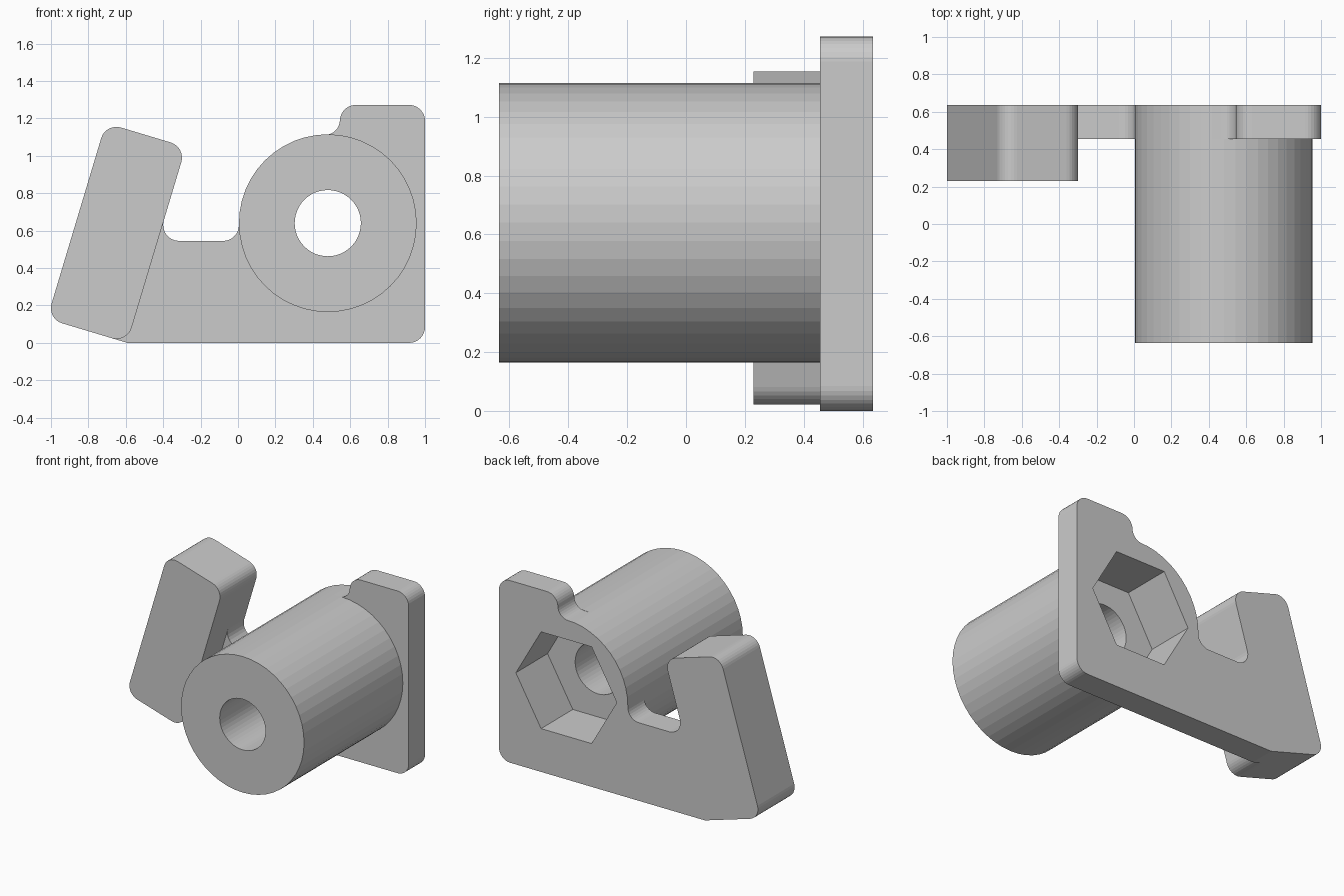
import bpy, bmesh
from math import sin, cos, tan, radians, pi
from mathutils import Vector

if "Cube" in bpy.data.objects:
    bpy.data.objects.remove(bpy.data.objects["Cube"])

R = 0.085                       # common corner radius
CX, CZ, CR = 0.48, 0.64, 0.475  # barrel axis and radius


def rounded(corners, steps=8):
    """Replace each (x, z, r) corner by an arc; r = 0 keeps it sharp."""
    out, n = [], len(corners)
    for i, (x, z, r) in enumerate(corners):
        p = Vector((x, z))
        if r == 0:
            out.append(p)
            continue
        a = (Vector(corners[i - 1][:2]) - p).normalized()
        b = (Vector(corners[(i + 1) % n][:2]) - p).normalized()
        half = a.angle(b) / 2
        centre = p + (a + b).normalized() * (r / sin(half))
        s = p + a * (r / tan(half)) - centre
        e = p + b * (r / tan(half)) - centre
        sweep = s.angle(e)
        for k in range(steps + 1):
            t = k / steps
            out.append(centre + (s * sin((1 - t) * sweep) + e * sin(t * sweep)) / sin(sweep))
    return out


def circle(r, n):
    return [Vector((CX + r * cos(2 * pi * k / n), CZ + r * sin(2 * pi * k / n)))
            for k in range(n)]


def prism(name, profile, y0, y1):
    """Extrude an x-z outline from y0 to y1."""
    bm = bmesh.new()
    face = bm.faces.new([bm.verts.new((p.x, y0, p.y)) for p in profile])
    ext = bmesh.ops.extrude_face_region(bm, geom=[face])
    verts = [g for g in ext["geom"] if isinstance(g, bmesh.types.BMVert)]
    bmesh.ops.translate(bm, verts=verts, vec=(0, y1 - y0, 0))
    bmesh.ops.recalc_face_normals(bm, faces=bm.faces)
    me = bpy.data.meshes.new(name)
    bm.to_mesh(me)
    bm.free()
    ob = bpy.data.objects.new(name, me)
    bpy.context.collection.objects.link(ob)
    return ob


def combine(target, tool, operation):
    mod = target.modifiers.new(tool.name, 'BOOLEAN')
    mod.operation, mod.object, mod.solver = operation, tool, 'EXACT'
    bpy.context.view_layer.objects.active = target
    bpy.ops.object.modifier_apply(modifier=mod.name)
    bpy.data.objects.remove(tool)


# Tilted arm corners
tilt = radians(16.7)
u, v = Vector((sin(tilt), cos(tilt))), Vector((cos(tilt), -sin(tilt)))
mid = Vector((-0.65, 0.588))


def arm_pt(a, b):
    return mid + v * a * 0.2235 + u * b * 0.5465


bl, br, tr, tl = arm_pt(-1, -1), arm_pt(1, -1), arm_pt(1, 1), arm_pt(-1, 1)
slot_z = 0.545
slot_x = br.x + (slot_z - br.y) * tan(tilt)
toe_x = bl.x + bl.y / tan(tilt)

# Back plate outline: tab, barrel arc, slot, arm and foot
outline = [(1, 0, R), (1, 1.272, R), (0.545, 1.272, R), (0.545, CZ + CR, 0.08)]
outline += [(CX + CR * cos(radians(7.5 * k)), CZ + CR * sin(radians(7.5 * k)), 0)
            for k in range(13, 25)]
outline += [(CX - CR, slot_z, R), (slot_x, slot_z, R),
            (*tr, R), (*tl, R), (*bl, R), (toe_x, 0, 0)]
bracket = prism("bracket", rounded(outline), 0.455, 0.635)

# Thick arm and barrel
arm = prism("arm", rounded([(*p, R) for p in (bl, br, tr, tl)]), 0.23, 0.635)
combine(bracket, arm, 'UNION')
combine(bracket, prism("barrel", circle(CR, 48), -0.635, 0.455), 'UNION')

# Hex pocket at the back and through bore
combine(bracket, prism("hex_pocket", circle(0.39, 6), 0.285, 0.8), 'DIFFERENCE')
combine(bracket, prism("bore", circle(0.177, 48), -0.8, 0.4), 'DIFFERENCE')
